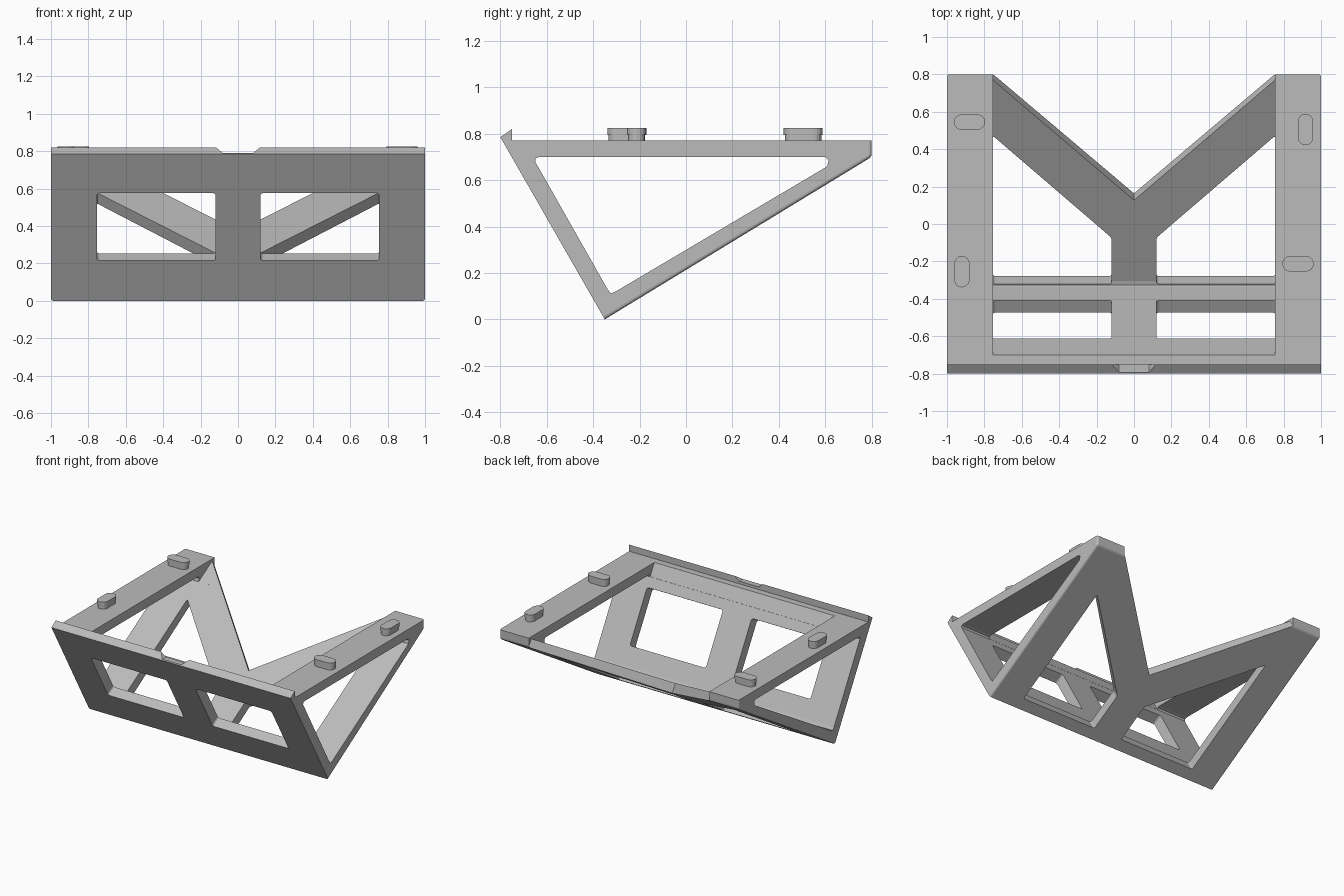
import bpy, bmesh, math
from mathutils import Vector

cube = bpy.data.objects.get("Cube")
if cube:
    bpy.data.objects.remove(cube)

grey = bpy.data.materials.new("plain grey")
grey.use_nodes = True
colour = (0.5, 0.5, 0.5, 1)
grey.diffuse_color = colour
grey.node_tree.nodes["Principled BSDF"].inputs["Base Color"].default_value = colour

X, Y, Z = Vector((1, 0, 0)), Vector((0, 1, 0)), Vector((0, 0, 1))
FOOT = Vector((0, -0.35, 0))          # lowest edge, shared by both sloping plates


def prism(name, outline, low, high, u=Y, v=Z, w=X, origin=Vector(), round_off=0):
    """Extrude an outline given along u and v from low to high along w."""
    bm = bmesh.new()
    rings = [[bm.verts.new(origin + u * a + v * b + w * h) for a, b in outline]
             for h in (low, high)]
    bm.faces.new(rings[0])
    bm.faces.new(rings[1])
    sides = []
    for i in range(len(outline)):
        j = (i + 1) % len(outline)
        bm.faces.new((rings[0][i], rings[0][j], rings[1][j], rings[1][i]))
        sides.append(bm.edges.get((rings[0][i], rings[1][i])))
    if round_off:
        bmesh.ops.bevel(bm, geom=sides, offset=round_off, segments=4,
                        profile=0.5, affect='EDGES')
    bmesh.ops.recalc_face_normals(bm, faces=bm.faces[:])
    mesh = bpy.data.meshes.new(name)
    bm.to_mesh(mesh)
    bm.free()
    mesh.materials.append(grey)
    obj = bpy.data.objects.new(name, mesh)
    bpy.context.collection.objects.link(obj)
    return obj


def cut(target, cutter):
    """Subtract the cutter for good, then drop it."""
    cutter.hide_render = True
    mod = target.modifiers.new("cut", 'BOOLEAN')
    mod.operation, mod.solver, mod.object = 'DIFFERENCE', 'EXACT', cutter
    bpy.context.view_layer.update()
    graph = bpy.context.evaluated_depsgraph_get()
    result = bpy.data.meshes.new_from_object(target.evaluated_get(graph))
    target.modifiers.clear()
    target.data = result
    bpy.data.objects.remove(cutter)


def mirrored(points, side):
    return [(side * a, b) for a, b in points]


# Wedge-shaped body with the raised lip along the front
frame = prism("wedge_frame", [(-0.35, 0), (0.8, 0.7), (0.8, 0.77), (-0.75, 0.77),
                              (-0.75, 0.82), (-0.8, 0.785)], -1, 1)
bm = bmesh.new()
bm.from_mesh(frame.data)
soft = []
for e in bm.edges:
    mid = (e.verts[0].co + e.verts[1].co) / 2
    if mid.y > 0.1 and mid.z < 0.76:
        soft.append(e)
bmesh.ops.bevel(bm, geom=soft, offset=0.014, segments=3, profile=0.5, affect='EDGES')
bm.to_mesh(frame.data)
bm.free()

# Triangular hole through both side frames
cut(frame, prism("side_hole", [(-0.63, 0.7), (-0.648, 0.695), (-0.65, 0.68),
                               (-0.338, 0.13), (-0.325, 0.112), (-0.305, 0.119),
                               (0.608, 0.659), (0.614, 0.685), (0.6, 0.7)], -1.2, 1.2))

# Open middle between the top rails
cut(frame, prism("middle_opening", [(-0.757, 0.87), (-0.338, 0.13), (-0.325, 0.112),
                                    (-0.305, 0.119), (1, 0.891), (1, 1)], -0.755, 0.755))

# Two windows, square to the front plate
up_front = Vector((0, -0.5, 0.866))
in_front = Vector((0, 0.866, 0.5))
window = [(0.12, 0.248), (0.755, 0.248), (0.755, 0.664), (0.12, 0.664)]
for side in (-1, 1):
    cut(frame, prism("window", mirrored(window, side), -0.1, 0.13,
                     X, up_front, in_front, FOOT, 0.016))

# Openings that leave a forked rear plate
up_rear = Vector((0, 0.857, 0.514))
in_rear = Vector((0, -0.514, 0.857))
gap = [(0.12, 0.083), (0.755, 0.083), (0.755, 1.003), (0.12, 0.369)]
for side in (-1, 1):
    cut(frame, prism("rear_gap", mirrored(gap, side), -0.1, 0.1,
                     X, up_rear, in_rear, FOOT, 0.014))
notch = [(0, 0.602), (0.755, 1.35), (0.755, 1.8), (-0.755, 1.8), (-0.755, 1.35)]
cut(frame, prism("rear_notch", notch, -0.3, 0.3, X, up_rear, in_rear, FOOT))

# Finger notch in the lip
cut(frame, prism("lip_notch", [(-0.08, 0.79), (0.08, 0.79), (0.13, 0.83), (-0.13, 0.83)],
                 -0.9, -0.7, X, Z, Y))


def stadium(length, radius, along_x):
    points = []
    for i in range(18):
        angle = math.pi * (i if i < 9 else i - 1) / 8
        shift = (length / 2 - radius) * (1 if i < 9 else -1)
        a, b = shift + radius * math.sin(angle), radius * math.cos(angle)
        points.append((a, b) if along_x else (b, a))
    return points


# Locating pegs on the top rails, each a cap on a slightly narrower neck
for name, x, y, along_x in (("rear_right", -0.88, 0.545, True),
                            ("front_right", -0.92, -0.255, False),
                            ("rear_left", 0.917, 0.505, False),
                            ("front_left", 0.877, -0.213, True)):
    spot = Vector((x, y, 0))
    prism(name + "_peg_neck", stadium(0.158, 0.036, along_x), 0.765, 0.795, X, Y, Z, spot)
    prism(name + "_peg_cap", stadium(0.168, 0.041, along_x), 0.795, 0.825, X, Y, Z, spot)
